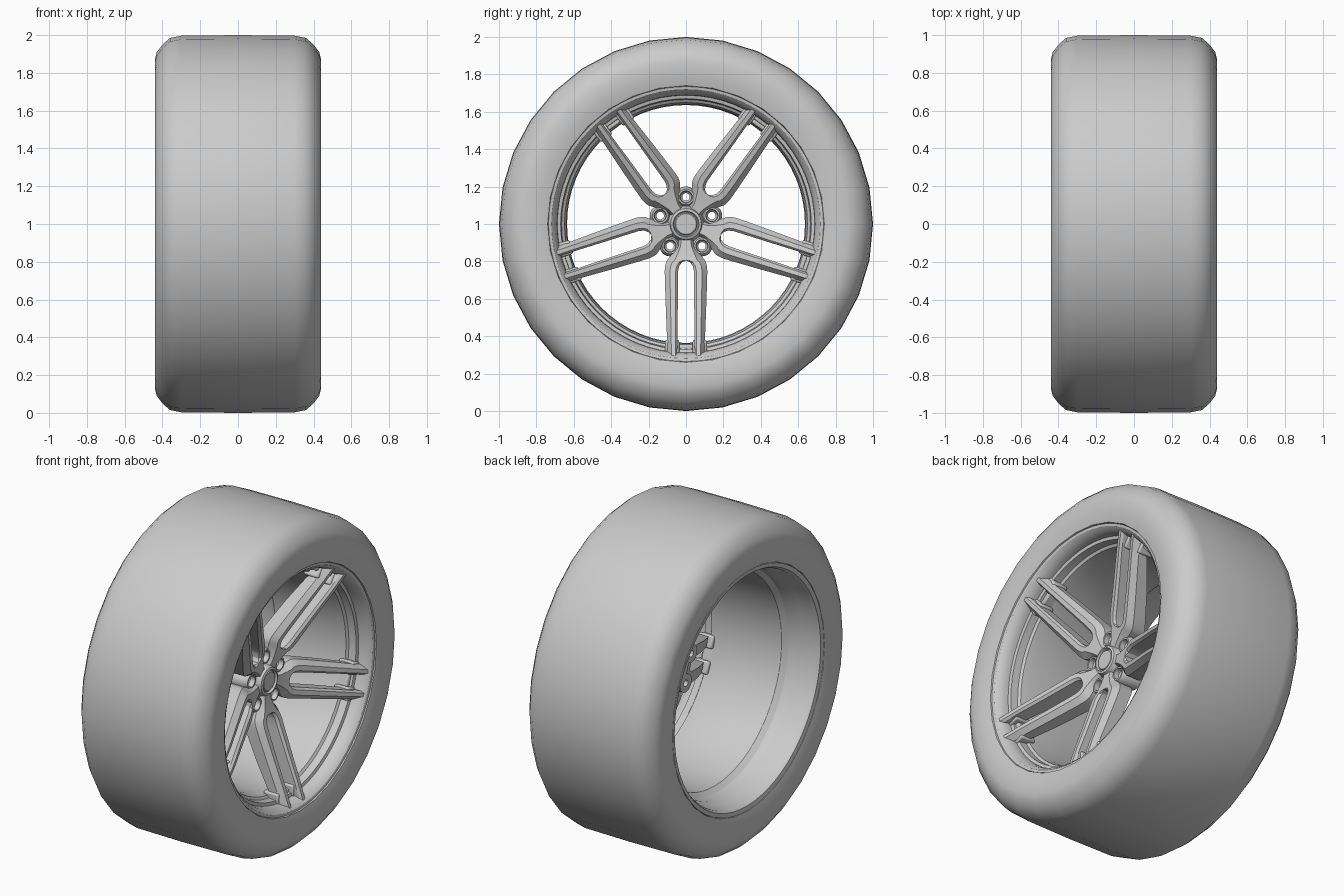
import bpy, bmesh, math
from math import sin, cos, pi, radians

if "Cube" in bpy.data.objects:
    bpy.data.objects.remove(bpy.data.objects["Cube"])

CZ = 1.0  # axle height


def finish(bm, name, angle=30):
    bmesh.ops.recalc_face_normals(bm, faces=bm.faces)
    me = bpy.data.meshes.new(name)
    bm.to_mesh(me)
    bm.free()
    ob = bpy.data.objects.new(name, me)
    bpy.context.collection.objects.link(ob)
    bpy.ops.object.select_all(action='DESELECT')
    ob.select_set(True)
    bpy.context.view_layer.objects.active = ob
    bpy.ops.object.shade_smooth_by_angle(angle=radians(angle))
    return ob


def lathe(bm, profile, segs, cy=0.0, cz=CZ):
    """Spin a closed (x, radius) profile about an axis parallel to x."""
    rings = []
    for i in range(segs):
        a = 2 * pi * i / segs
        rings.append([bm.verts.new((x, cy + r * cos(a), cz + r * sin(a))) for x, r in profile])
    n = len(profile)
    for i in range(segs):
        p, q = rings[i], rings[(i + 1) % segs]
        for j in range(n):
            k = (j + 1) % n
            bm.faces.new((p[j], p[k], q[k], q[j]))
    bmesh.ops.remove_doubles(bm, verts=bm.verts, dist=1e-5)


def loft(bm, sections, t):
    """Skin sections of (along, lateral, x) points turned to wheel angle t."""
    rings = [[bm.verts.new((x, a * cos(t) - l * sin(t), CZ + a * sin(t) + l * cos(t)))
              for a, l, x in s] for s in sections]
    n = len(rings[0])
    for p, q in zip(rings, rings[1:]):
        for j in range(n):
            k = (j + 1) % n
            bm.faces.new((p[j], p[k], q[k], q[j]))
    bm.faces.new(rings[0])
    bm.faces.new(rings[-1])


# Tyre: slick tread, rounded shoulders, flat sidewalls
half = [(0.0, 1.0), (0.30, 0.997), (0.36, 0.985), (0.40, 0.95), (0.43, 0.91),
        (0.44, 0.87), (0.44, 0.80), (0.425, 0.74), (0.38, 0.725)]
bm = bmesh.new()
lathe(bm, half + [(-x, r) for x, r in reversed(half[1:])], 32)
finish(bm, "tyre", 40)

# Rim: front lip, stepped barrel, rear lip
bm = bmesh.new()
lathe(bm, [(0.40, 0.738), (0.418, 0.735), (0.415, 0.72), (0.395, 0.70), (0.36, 0.69),
           (0.34, 0.688), (0.335, 0.67), (0.29, 0.665), (0.28, 0.65), (0.22, 0.64),
           (0.0, 0.636), (-0.20, 0.645), (-0.23, 0.668), (-0.29, 0.672), (-0.32, 0.692),
           (-0.40, 0.698), (-0.42, 0.71), (-0.425, 0.735), (-0.40, 0.738),
           (-0.38, 0.715), (-0.2, 0.70), (0.3, 0.70)], 64)
finish(bm, "rim")

# Twin spokes: along, inner edge, outer edge, front x, back x
stations = [
    (0.05, 0.0, 0.035, 0.195, 0.08), (0.117, 0.0, 0.048, 0.205, 0.08),
    (0.16, 0.0, 0.075, 0.215, 0.09), (0.195, 0.0, 0.102, 0.223, 0.10),
    (0.205, 0.022, 0.107, 0.226, 0.105), (0.225, 0.036, 0.112, 0.231, 0.11),
    (0.25, 0.042, 0.114, 0.24, 0.12), (0.30, 0.043, 0.113, 0.257, 0.14),
    (0.45, 0.044, 0.108, 0.312, 0.20), (0.60, 0.046, 0.102, 0.368, 0.27),
    (0.68, 0.047, 0.099, 0.395, 0.32), (0.735, 0.048, 0.097, 0.412, 0.38)]
bm = bmesh.new()
for i in range(5):
    t = radians(270 + 72 * i)
    for s in (1, -1):
        secs = []
        for a, yi, yo, xf, xb in stations:
            w = yo - yi
            lip = 0.015 if yi else 0.0
            secs.append([(a, s * yi, xb), (a, s * yi, xf - lip), (a, s * (yi + 0.18 * w), xf),
                         (a, s * (yi + 0.60 * w), xf), (a, s * yo, xf - 0.035), (a, s * yo, xb)])
        loft(bm, secs, t)
finish(bm, "twin_spokes", 25)

# Feet where the arms meet the barrel, and the bridge between each pair
bm = bmesh.new()
for i in range(5):
    t = radians(270 + 72 * i)
    for l0, l1, a0, x1 in ((0.036, 0.112, 0.62, 0.35), (-0.112, -0.036, 0.62, 0.35),
                           (-0.05, 0.05, 0.645, 0.32)):
        loft(bm, [[(a, l0, 0.25), (a, l1, 0.25), (a, l1, x1), (a, l0, x1)]
                  for a in (a0, 0.695)], t)
feet = finish(bm, "spoke_feet")
bev = feet.modifiers.new("soften", 'BEVEL')
bev.width = 0.01
bev.segments = 2

# Hub with round centre cap
bm = bmesh.new()
lathe(bm, [(0.214, 0.0), (0.214, 0.055), (0.206, 0.06), (0.206, 0.064), (0.22, 0.069),
           (0.215, 0.082), (0.19, 0.09), (0.15, 0.108), (0.06, 0.11), (0.06, 0.06),
           (0.12, 0.055), (0.12, 0.0)], 40)
finish(bm, "hub")

# Five open bolt sockets between the spokes
bm = bmesh.new()
for i in range(5):
    t = radians(90 + 72 * i)
    part = bmesh.new()
    lathe(part, [(0.19, 0.033), (0.19, 0.042), (0.18, 0.047), (0.16, 0.056), (0.06, 0.056),
                 (0.06, 0.02), (0.15, 0.02), (0.16, 0.03)], 24,
          0.145 * cos(t), CZ + 0.145 * sin(t))
    tmp = bpy.data.meshes.new("tmp")
    part.to_mesh(tmp)
    part.free()
    bm.from_mesh(tmp)
    bpy.data.meshes.remove(tmp)
finish(bm, "bolt_sockets")
